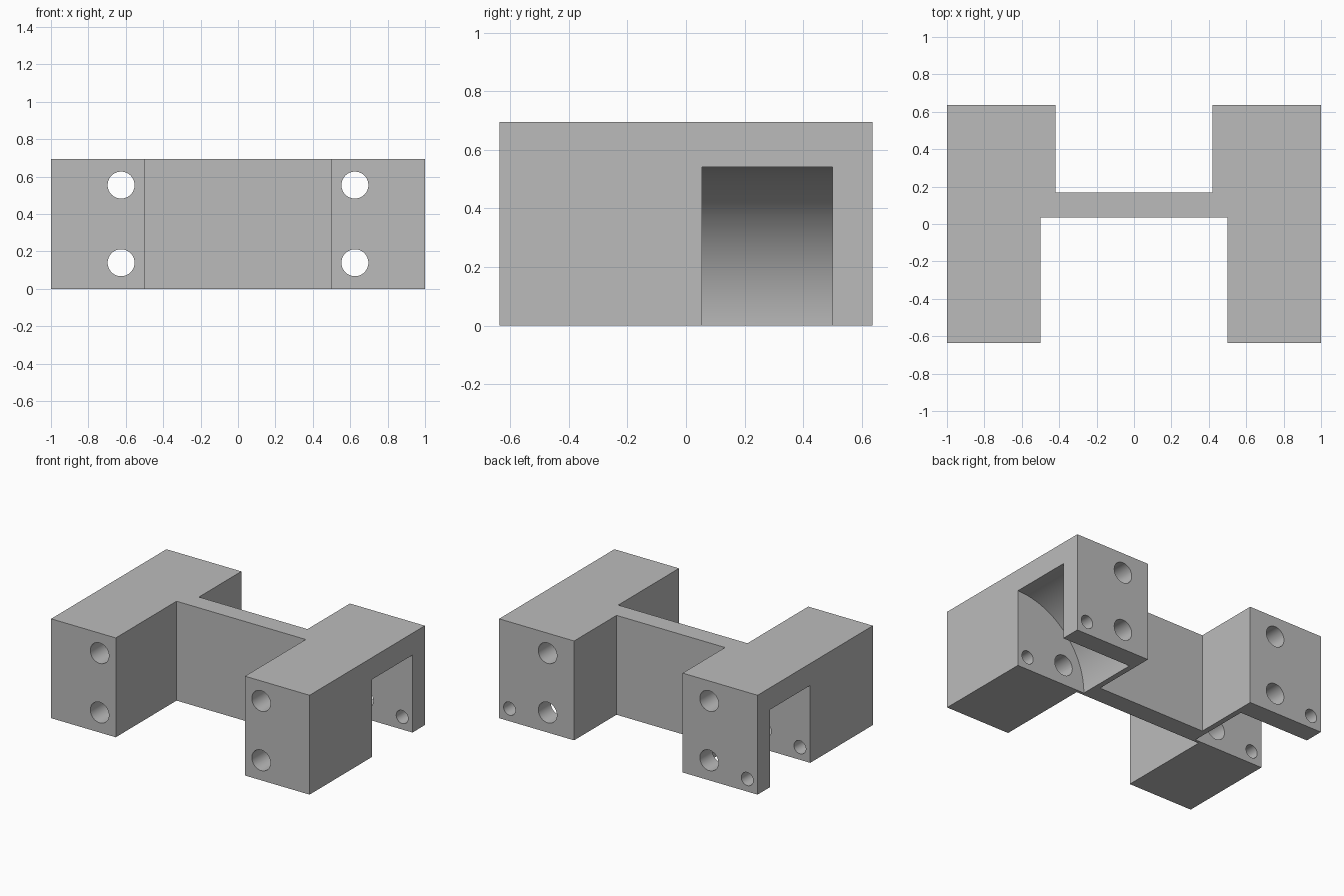
import bpy, bmesh, math
from mathutils import Matrix

cube = bpy.data.objects.get("Cube")
if cube:
    bpy.data.objects.remove(cube, do_unlink=True)

HEIGHT = 0.695

grey = bpy.data.materials.new("plain grey")
grey.use_nodes = True
colour = (0.5, 0.5, 0.5, 1)
grey.diffuse_color = colour
grey.node_tree.nodes["Principled BSDF"].inputs["Base Color"].default_value = colour


def add_object(name, bm):
    bmesh.ops.recalc_face_normals(bm, faces=bm.faces)
    mesh = bpy.data.meshes.new(name)
    bm.to_mesh(mesh)
    bm.free()
    mesh.materials.append(grey)
    obj = bpy.data.objects.new(name, mesh)
    bpy.context.collection.objects.link(obj)
    return obj


def drill(target, x, z, radius, y0, y1, segments):
    """Cut a round hole along y out of the target."""
    bm = bmesh.new()
    place = Matrix.Translation((x, (y0 + y1) / 2, z)) @ Matrix.Rotation(math.pi / 2, 4, 'X')
    bmesh.ops.create_cone(bm, cap_ends=True, segments=segments, radius1=radius,
                          radius2=radius, depth=y1 - y0, matrix=place)
    cutter = add_object("hole_cutter", bm)
    cutter.hide_render = True
    mod = target.modifiers.new("cut", 'BOOLEAN')
    mod.operation = 'DIFFERENCE'
    mod.solver = 'EXACT'
    mod.object = cutter
    bpy.ops.object.modifier_apply(modifier=mod.name)
    bpy.data.objects.remove(cutter, do_unlink=True)


# H-shaped body: half outline, mirrored in x, extruded upwards
half = [(0.5, 0.035), (0.5, -0.637), (1, -0.637), (1, 0.637), (0.42, 0.637), (0.42, 0.168)]
outline = half + [(-x, y) for x, y in reversed(half)]
bm = bmesh.new()
base = bm.faces.new([bm.verts.new((x, y, 0)) for x, y in outline])
extruded = bmesh.ops.extrude_face_region(bm, geom=[base])
top = [v for v in extruded["geom"] if isinstance(v, bmesh.types.BMVert)]
bmesh.ops.translate(bm, verts=top, vec=(0, 0, HEIGHT))
body = add_object("bracket_body", bm)
bpy.context.view_layer.objects.active = body
body.select_set(True)

for side in (-1, 1):
    # quarter-round pocket open to the side and bottom
    drill(body, side, 0, 0.542, 0.055, 0.5, 128)
    # through holes for the main bolts
    for z in (0.14, 0.555):
        drill(body, side * 0.625, z, 0.072, -0.8, 0.8, 48)
    # small axle hole, blind towards the front
    drill(body, side * 0.92, 0.088, 0.046, -0.1, 0.8, 32)

bpy.ops.object.shade_smooth_by_angle(angle=math.radians(30))
